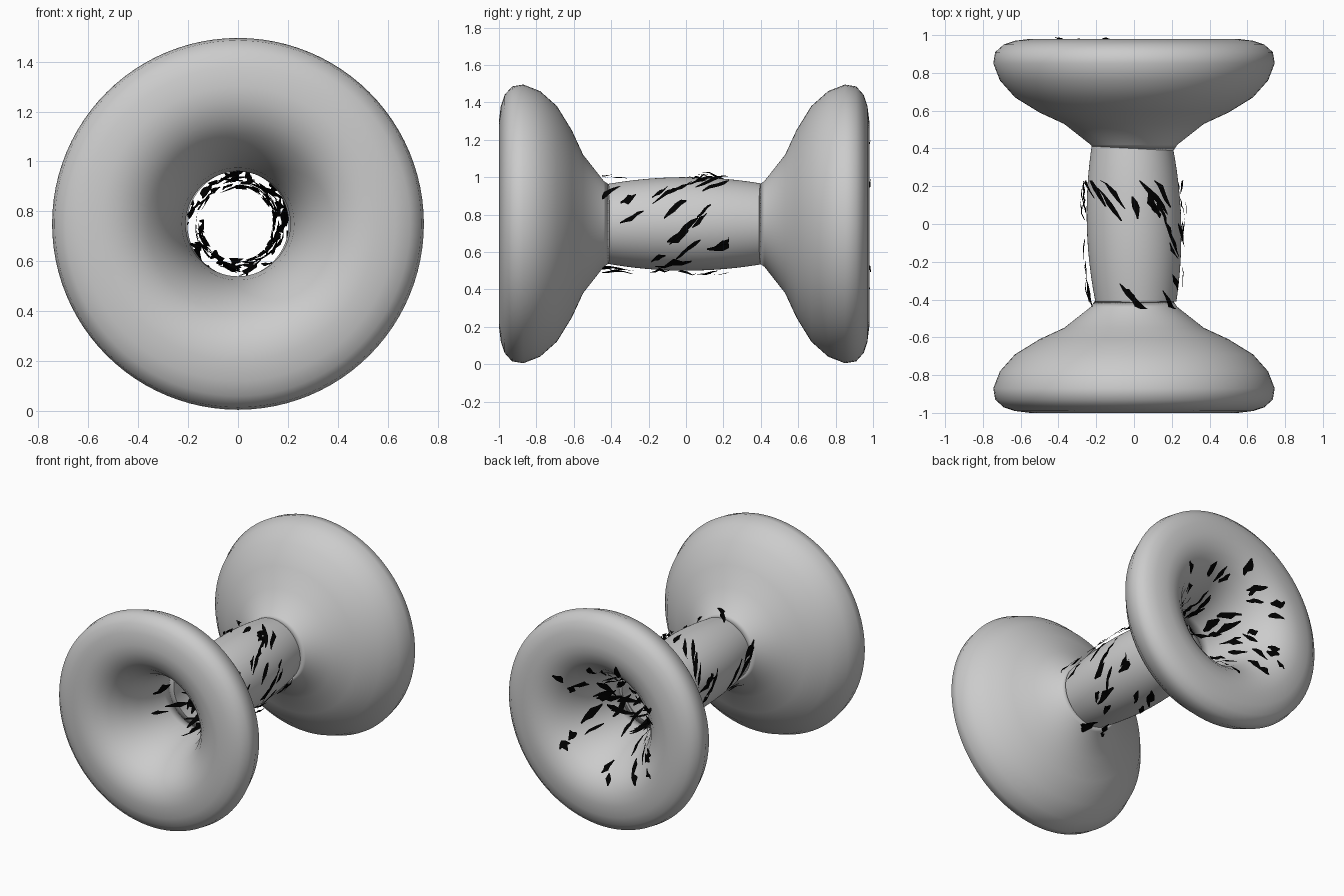
import bpy, bmesh, math, random
from mathutils import Vector

if "Cube" in bpy.data.objects:
    bpy.data.objects.remove(bpy.data.objects["Cube"])

random.seed(7)
CZ = 0.75      # height of the axis
MID = -0.01    # mirror plane of the two bells along y


def finish(name, bm, mat=None, smooth=True):
    me = bpy.data.meshes.new(name)
    bm.to_mesh(me)
    bm.free()
    ob = bpy.data.objects.new(name, me)
    bpy.context.collection.objects.link(ob)
    if mat:
        me.materials.append(mat)
    for p in me.polygons:
        p.use_smooth = smooth
    return ob


def ring_point(y, r, a):
    return Vector((r * math.cos(a), y, CZ + r * math.sin(a)))


def revolve(name, profile, closed, segs=96):
    """Spin a (y, radius) profile around the y axis."""
    bm = bmesh.new()
    rings = [[bm.verts.new(ring_point(y, r, 2 * math.pi * i / segs)) for i in range(segs)]
             for y, r in profile]
    n = len(rings)
    for j in range(n if closed else n - 1):
        a, b = rings[j], rings[(j + 1) % n]
        for i in range(segs):
            k = (i + 1) % segs
            bm.faces.new((a[i], a[k], b[k], b[i]))
    bmesh.ops.recalc_face_normals(bm, faces=bm.faces)
    return finish(name, bm)


# Flared bells: distance from the mirror plane, radius (outside, rim, inner funnel)
bell = [(0.40, .21), (0.43, .23), (0.54, .37), (0.60, .50), (0.68, .63), (0.77, .71),
        (0.86, .745), (0.92, .735), (0.96, .69), (0.98, .63), (0.99, .55),
        (0.985, .49), (0.96, .42), (0.91, .36), (0.83, .30), (0.73, .255),
        (0.62, .225), (0.50, .21)]
for name, sgn in (("front_bell", -1), ("back_bell", 1)):
    revolve(name, [(MID + sgn * d, r) for d, r in bell], True)

# Bulging neck between the bells, turned very slightly
neck_profile = []
for i in range(13):
    t = -1 + i / 6
    neck_profile.append((t * 0.415, 0.25 - 0.036 * t * t))
neck = revolve("neck", neck_profile, False)
neck.rotation_euler.z = math.radians(1.5)

# Black torn flakes
black = bpy.data.materials.new("black")
black.diffuse_color = (0.0, 0.0, 0.0, 1)
black.use_nodes = True
black.node_tree.nodes["Principled BSDF"].inputs["Base Color"].default_value = black.diffuse_color


def lookup(path, s):
    """Point (y, radius) at distance s along a polyline."""
    for (y0, r0), (y1, r1) in zip(path, path[1:]):
        d = math.hypot(y1 - y0, r1 - r0)
        if s <= d:
            f = max(0, s / d)
            return y0 + (y1 - y0) * f, r0 + (r1 - r0) * f
        s -= d
    return path[-1]


def length(path):
    return sum(math.dist(a, b) for a, b in zip(path, path[1:]))


def flake(bm, path, s, a, size_s, size_t, twist, lift):
    """A ragged strip lying on the surface of revolution of the path."""
    n = 4
    rows = []
    drift = 0.0
    for i in range(n + 1):
        f = i / n - 0.5
        y, r = lookup(path, min(max(s + f * size_s, 0), length(path)))
        r += lift * (0.4 + random.random() * 0.6)
        drift += random.uniform(-0.25, 0.25) * size_t
        w = size_t * (1.05 - 1.7 * abs(f)) * random.uniform(0.6, 1.2)
        mid = a + (f * twist * size_s + drift) / r
        rows.append([bm.verts.new(ring_point(y, r, mid + k * w / 2 / r)) for k in (-1, 1)])
    for p, q in zip(rows, rows[1:]):
        bm.faces.new((p[0], p[1], q[1], q[0]))


# Flakes lining the bore and the back funnel
bore = [(-0.68, .225), (-0.5, .19), (-0.3, .17), (0.3, .17), (0.5, .185), (0.61, .205), (0.72, .235),
        (0.82, .28), (0.90, .335), (0.955, .40), (0.985, .46), (0.992, .52)]
total = length(bore)
bm = bmesh.new()
for i in range(130):
    s = total * random.uniform(0.02, 0.80)
    flake(bm, bore, s, random.uniform(0, 2 * math.pi), random.uniform(.1, .24),
          random.uniform(.025, .06), random.uniform(-.3, .8), -random.uniform(0, .035))
for i in range(24):
    s = total * random.uniform(0.82, 0.98)
    flake(bm, bore, s, random.uniform(0, 2 * math.pi), random.uniform(.06, .14),
          random.uniform(.04, .07), random.uniform(-.3, .6), -0.003)
finish("inner_flakes", bm, black, False)

# Flakes peeling off the outside of the neck
outer = [(-0.45, .24), (-0.3, .245), (-0.1, .257), (0.1, .257), (0.23, .25)]
bm = bmesh.new()
for i in range(44):
    s = length(outer) * random.random()
    flake(bm, outer, s, random.uniform(0, 2 * math.pi), random.uniform(.07, .2),
          random.uniform(.03, .06), random.uniform(.2, 1.0), random.uniform(.004, .04))
finish("outer_flakes", bm, black, False)
